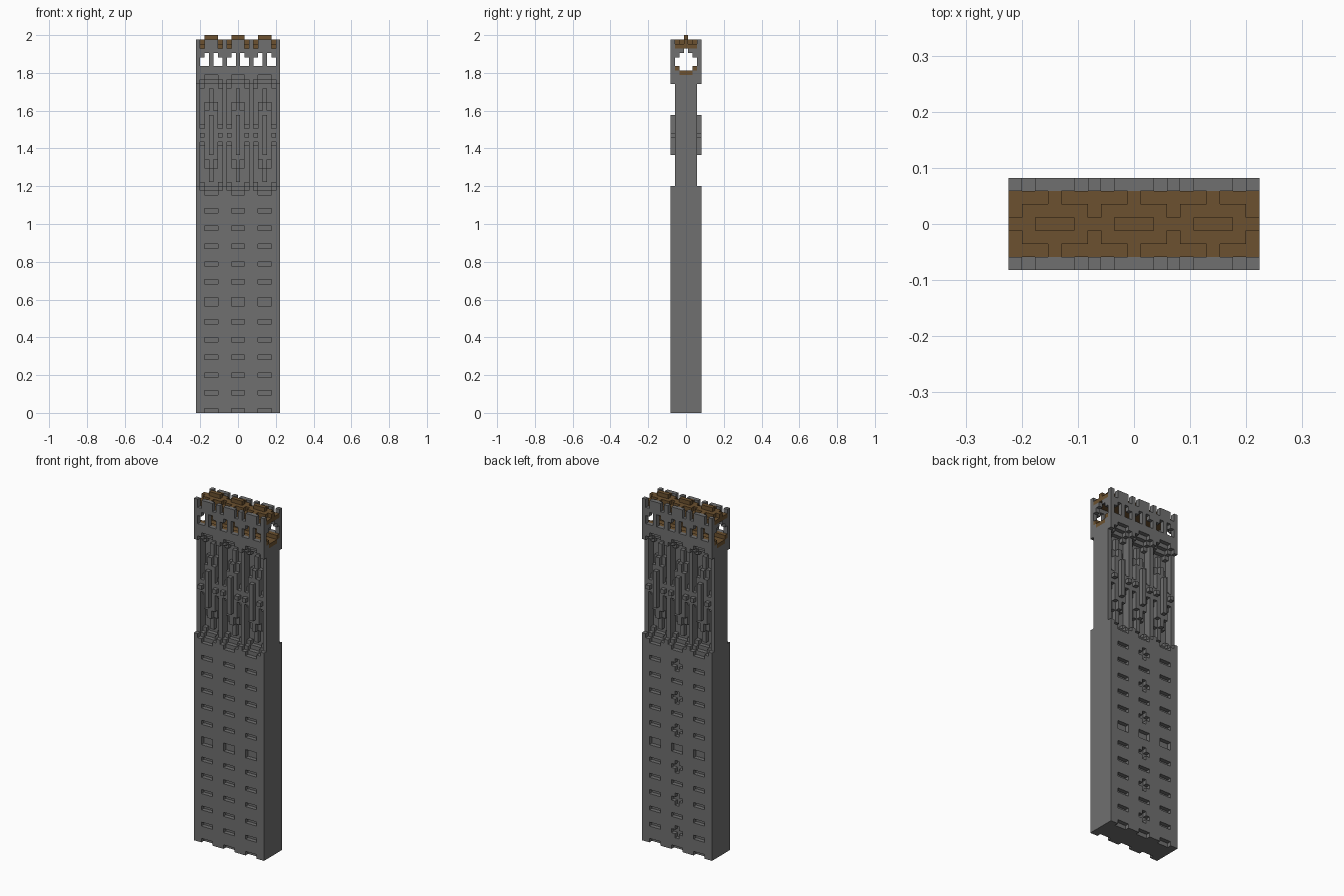
import bpy
import bmesh
from itertools import product

old = bpy.data.objects.get("Cube")
if old:
    bpy.data.objects.remove(old)

# Block grid of the tower: width, depth, height in blocks
NX, NY, NZ = 19, 7, 85
U = 2 / NZ
BAYS = (3, 9, 15)


def material(name, rgb):
    m = bpy.data.materials.new(name)
    m.use_nodes = True
    m.diffuse_color = (*rgb, 1)
    m.node_tree.nodes["Principled BSDF"].inputs["Base Color"].default_value = (*rgb, 1)
    return m


stone = material("grey stone", (0.16, 0.16, 0.16))
wood = material("brown wood", (0.15, 0.083, 0.029))


def box(x0, x1, y0, y1, z0, z1):
    """Blocks in a box; end positions are exclusive."""
    return set(product(range(x0, x1), range(y0, y1), range(z0, z1)))


def bay(c, half, layer, z0, z1):
    """Blocks in one wall layer, centred on a bay, mirrored front to back."""
    front = box(c - half, c + half + 1, layer, layer + 1, z0, z1)
    return front | {(x, NY - 1 - y, z) for x, y, z in front}


def pair(c, d, layer, z0, z1):
    """Two one-block strips at distance d either side of a bay centre."""
    return bay(c - d, 0, layer, z0, z1) | bay(c + d, 0, layer, z0, z1)


# Stone masses
body = box(0, NX, 0, NY, 0, 51)
body |= box(0, NX, 1, 6, 51, 74)
body |= box(0, NX, 0, NY, 74, 84)

# Slot niches, with crosses in the middle column of the back
for c in BAYS:
    for z in (0, 4, 8, 12, 16, 20, 24, 29, 33, 37, 41, 45):
        body -= bay(c, 1, 0, z, z + (2 if z == 24 else 1))
for z in (4, 12, 20, 29, 37, 45):
    body -= box(9, 10, 6, 7, z - 1, z + 2)

# Stepped panels with layered ornament
for c in BAYS:
    for layer in range(3):
        body -= bay(c, 2, layer, 50 + layer, 75 - layer)
        body -= bay(c, 1, layer, 49 + layer, 76 - layer)
    body |= bay(c, 0, 2, 52, 73)
    body |= bay(c, 1, 2, 55, 70)
    body |= bay(c, 0, 1, 55, 70)
    body |= bay(c, 1, 1, 57, 68)
    body |= bay(c, 0, 0, 58, 67)
    for layer in range(3):
        body |= pair(c, 2, layer, 62 - (layer), 63 + layer)

# Gallery room, stepped side openings and arched windows
body -= box(0, NX, 1, 6, 82, 84)
body -= box(1, NX - 1, 1, 6, 77, 82)
for x in (0, NX - 1):
    body -= box(x, x + 1, 1, 6, 77, 80)
    body -= box(x, x + 1, 2, 5, 80, 81)
    body -= box(x, x + 1, 3, 4, 81, 82)
for c in BAYS:
    body -= pair(c, 1, 0, 78, 81)
    body -= pair(c, 2, 0, 78, 80)
    body -= pair(c, 2, 0, 82, 84)      # gaps between battlements

# Wooden floor
floor = box(0, NX, 2, 5, 76, 77)
for y in (1, 5):
    floor |= box(0, NX, y, y + 1, 77, 78)
body -= floor

# Wooden roof with raised pads and ridges
roof = box(0, NX, 1, 6, 82, 83)
roof |= box(0, NX, 3, 4, 83, 84)
for c in BAYS:
    roof |= box(c - 2, c + 3, 2, 5, 83, 84)
    roof |= box(c, c + 1, 1, 6, 83, 84)
    roof |= box(c - 1, c + 2, 3, 4, 84, 85)

solid = body | floor | roof

# Outward quad for each block side
SIDES = {
    (1, 0, 0): ((1, 0, 0), (1, 1, 0), (1, 1, 1), (1, 0, 1)),
    (0, 1, 0): ((1, 1, 0), (0, 1, 0), (0, 1, 1), (1, 1, 1)),
    (0, 0, 1): ((0, 0, 1), (1, 0, 1), (1, 1, 1), (0, 1, 1)),
}
for n, quad in list(SIDES.items()):
    opposite = tuple(-k for k in n)
    SIDES[opposite] = tuple(tuple(q[i] - n[i] for i in range(3)) for q in reversed(quad))


def build(name, cells, mat):
    """Skin the outside of a set of blocks."""
    bm = bmesh.new()
    verts = {}
    for cell in sorted(cells):
        for n, quad in SIDES.items():
            if tuple(a + b for a, b in zip(cell, n)) in solid:
                continue
            face = []
            for q in quad:
                p = tuple(a + b for a, b in zip(cell, q))
                if p not in verts:
                    verts[p] = bm.verts.new(((p[0] - NX / 2) * U, (p[1] - NY / 2) * U, p[2] * U))
                face.append(verts[p])
            bm.faces.new(face)
    me = bpy.data.meshes.new(name)
    bm.to_mesh(me)
    bm.free()
    me.materials.append(mat)
    bpy.context.collection.objects.link(bpy.data.objects.new(name, me))


build("tower_shaft", {p for p in body if p[2] < 49}, stone)
build("panelled_section", {p for p in body if 49 <= p[2] < 76}, stone)
build("gallery_walls", {p for p in body if p[2] >= 76}, stone)
build("gallery_floor", floor, wood)
build("gallery_roof", roof, wood)
